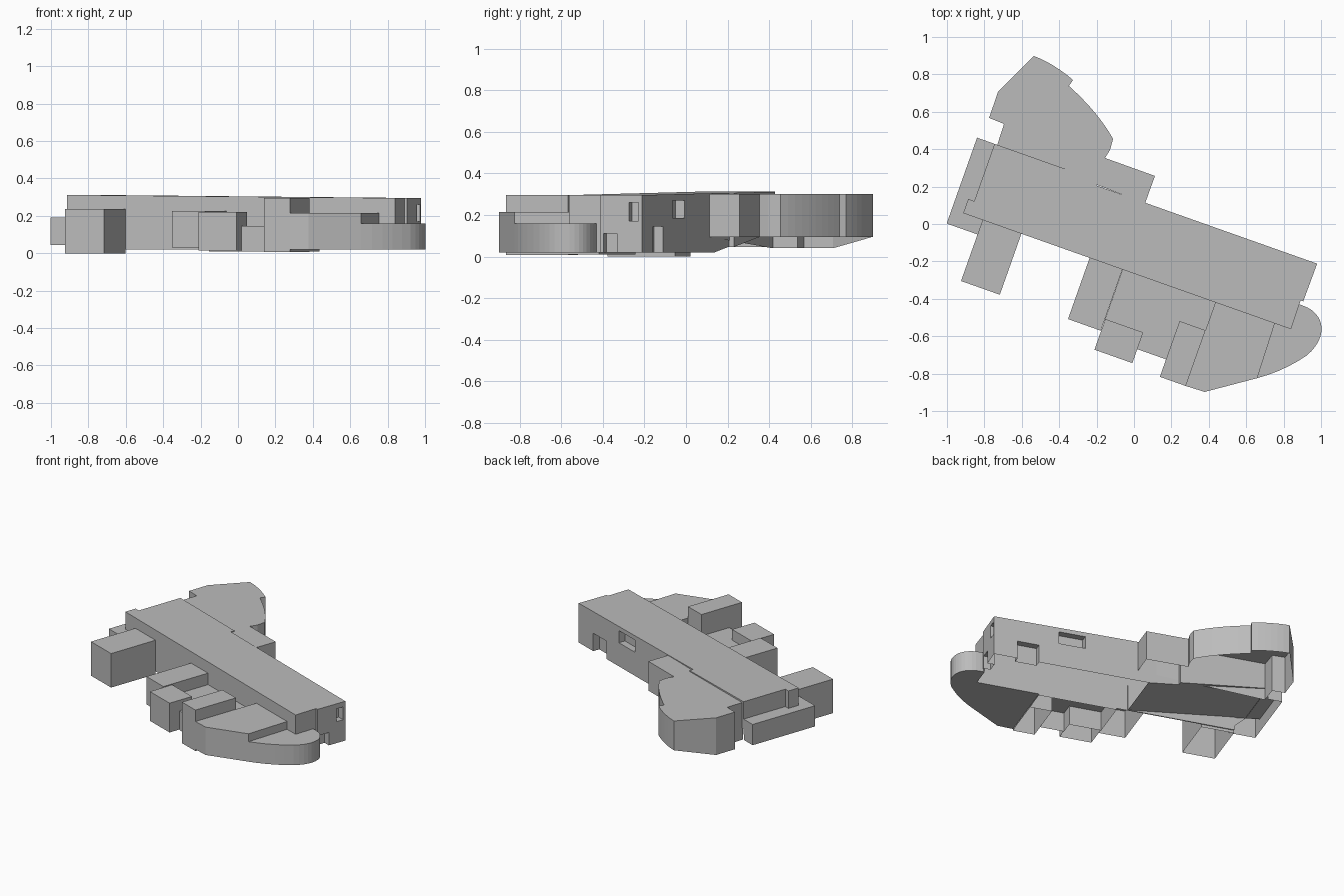
import bpy, bmesh, math
from mathutils import Vector
from mathutils.geometry import interpolate_bezier

if "Cube" in bpy.data.objects:
    bpy.data.objects.remove(bpy.data.objects["Cube"], do_unlink=True)

TILT = math.radians(-19.5)      # the long hall runs askew to the x axis
BEND = -0.05                    # where the underside starts to climb

grey = bpy.data.materials.new("plain grey")
grey.use_nodes = True
grey.diffuse_color = (0.5, 0.5, 0.5, 1)
grey.node_tree.nodes["Principled BSDF"].inputs["Base Color"].default_value = (0.5, 0.5, 0.5, 1)


def open_underside(bm, limit):
    """Remove downward faces whose centre lies below the limit."""
    low = [f for f in bm.faces if f.normal.z < -0.5 and f.calc_center_median().z < limit]
    bmesh.ops.delete(bm, geom=low, context="FACES")


def prism(name, outline, low, high, turned=True, hollow=False, cut=None):
    """Upright block on an outline; low and high are heights or functions of (x, y)."""
    bm = bmesh.new()
    base = bm.faces.new([bm.verts.new((x, y, 0)) for x, y in outline])
    top = bmesh.ops.extrude_face_region(bm, geom=[base])["geom"]
    bmesh.ops.translate(bm, verts=[v for v in top if isinstance(v, bmesh.types.BMVert)], vec=(0, 0, 1))
    bmesh.ops.recalc_face_normals(bm, faces=bm.faces[:])
    if hollow:
        open_underside(bm, 0.5)
    if cut is not None:
        bmesh.ops.bisect_plane(bm, geom=bm.verts[:] + bm.edges[:] + bm.faces[:],
                               plane_co=(cut, 0, 0), plane_no=(1, 0, 0))
    for v in bm.verts:
        z = high if v.co.z > 0.5 else low
        v.co.z = z(v.co.x, v.co.y) if callable(z) else z
    mesh = bpy.data.meshes.new(name)
    bm.to_mesh(mesh)
    bm.free()
    mesh.materials.append(grey)
    ob = bpy.data.objects.new(name, mesh)
    bpy.context.collection.objects.link(ob)
    if turned:
        ob.rotation_euler.z = TILT
    return ob


def rect(u0, u1, v0, v1):
    return [(u0, v0), (u1, v0), (u1, v1), (u0, v1)]


def arc(a, b, c, d, n=10):
    pts = interpolate_bezier(*[Vector((p[0], p[1], 0)) for p in (a, b, c, d)], n)
    return [(p.x, p.y) for p in pts]


def slope(u, v):
    return 0.02 + 0.13 * max(0, BEND - u)


# Long hall: gently falling roof, underside climbing towards one end
hall = prism("main_hall",
             [(-0.88, -0.25), (0.979, -0.25), (0.976, -0.088), (0.991, -0.088), (0.994, 0.127),
              (-0.257, 0.127), (-0.257, 0.155), (-0.846, 0.155), (-0.846, -0.17), (-0.88, -0.17)],
             slope, lambda u, v: 0.304 - 0.009 * u, cut=BEND)

# Recessed openings in the back wall and the end wall
openings = [(rect(0.69, 0.835, 0.08, 0.2), 0.0, 0.145),
            (rect(0.377, 0.555, 0.08, 0.2), 0.185, 0.27),
            (rect(0.945, 1.05, 0.06, 0.11), 0.17, 0.26),
            (rect(0.945, 1.05, -0.07, 0.0), 0.0, 0.11)]
cutters = []
for outline, low, high in openings:
    cutter = prism("opening_cutter", outline, low, high)
    cutter.hide_render = True
    mod = hall.modifiers.new("opening", "BOOLEAN")
    mod.object, mod.operation, mod.solver = cutter, "DIFFERENCE", "EXACT"
    cutters.append(cutter)
bpy.context.view_layer.update()
carved = bpy.data.meshes.new_from_object(hall.evaluated_get(bpy.context.evaluated_depsgraph_get()))
hall.modifiers.clear()
hall.data = carved
for cutter in cutters:
    bpy.data.objects.remove(cutter, do_unlink=True)

# The level part of the hall has no floor
bm = bmesh.new()
bm.from_mesh(carved)
open_underside(bm, 0.025)
bm.to_mesh(carved)
bm.free()

# Front skirt wall below the climbing underside
prism("front_skirt", rect(-0.77, BEND, -0.25, -0.243), 0.02, 0.2)

# Low ledge wrapped round the end of the hall, and the floor climbing on under it
prism("end_ledge", [(-0.945, 0.155), (-0.945, -0.332), (-0.765, -0.332), (-0.765, -0.25),
                    (-0.846, -0.25), (-0.846, 0.155), (-0.85, 0.155)],
      lambda u, v: 0.12 if -0.848 < u < -0.8 else 0.045, 0.19, hollow=True)
prism("ledge_floor", rect(-0.944, -0.846, -0.25, 0.154), slope, lambda u, v: slope(u, v) + 0.005)

# Boxes along the front; all but the wing are open underneath
for name, outline, low, high, hollow in [
        ("entrance_box", rect(-0.77, -0.55, -0.596, -0.25), 0.0, 0.238, True),
        ("front_box", rect(-0.163, 0.023, -0.597, -0.25), 0.03, 0.225, True),
        ("front_porch", rect(0.025, 0.24, -0.704, -0.53), 0.015, 0.22, True),
        ("low_link", [(0.024, -0.25), (0.024, -0.53), (0.24, -0.53), (0.24, -0.625), (0.403, -0.625),
                      (0.403, -0.408), (0.55, -0.408), (0.55, -0.25)], 0.01, 0.145, True),
        ("tall_box", rect(0.403, 0.55, -0.724, -0.408), 0.008, 0.295, True),
        ("front_wing", [(0.55, -0.724), (0.656, -0.72), (0.896, -0.557), (0.887, -0.25), (0.55, -0.25)],
         0.02, 0.215, False)]:
    prism(name, outline, low, high, hollow=hollow)

# Rounded low end of the front wing
tip = arc((0.896, -0.557), (0.98, -0.5), (1.05, -0.43), (1.105, -0.355), 6)
tip += arc((1.105, -0.355), (1.185, -0.22), (1.12, -0.11), (1.0, -0.11), 14)[1:]
prism("rounded_end", tip + [(0.97, -0.11), (0.97, -0.25), (0.887, -0.25)], 0.02, 0.16)

# Back wing with curved sides, open underneath; its walls reach lower on the outer side
curved = arc((-0.348, 0.738), (-0.26, 0.66), (-0.17, 0.56), (-0.112, 0.455), 10)
crown = arc((-0.535, 0.898), (-0.46, 0.87), (-0.39, 0.825), (-0.326, 0.77), 7)
prism("back_wing",
      [(-0.733, 0.417), (-0.695, 0.535), (-0.775, 0.567), (-0.727, 0.706)] + crown + curved
      + [(-0.128, 0.396), (-0.155, 0.353), (0.112, 0.257), (0.059, 0.11)],
      lambda x, y: 0.04 if x < -0.6 else 0.095, 0.3, turned=False, hollow=True)
